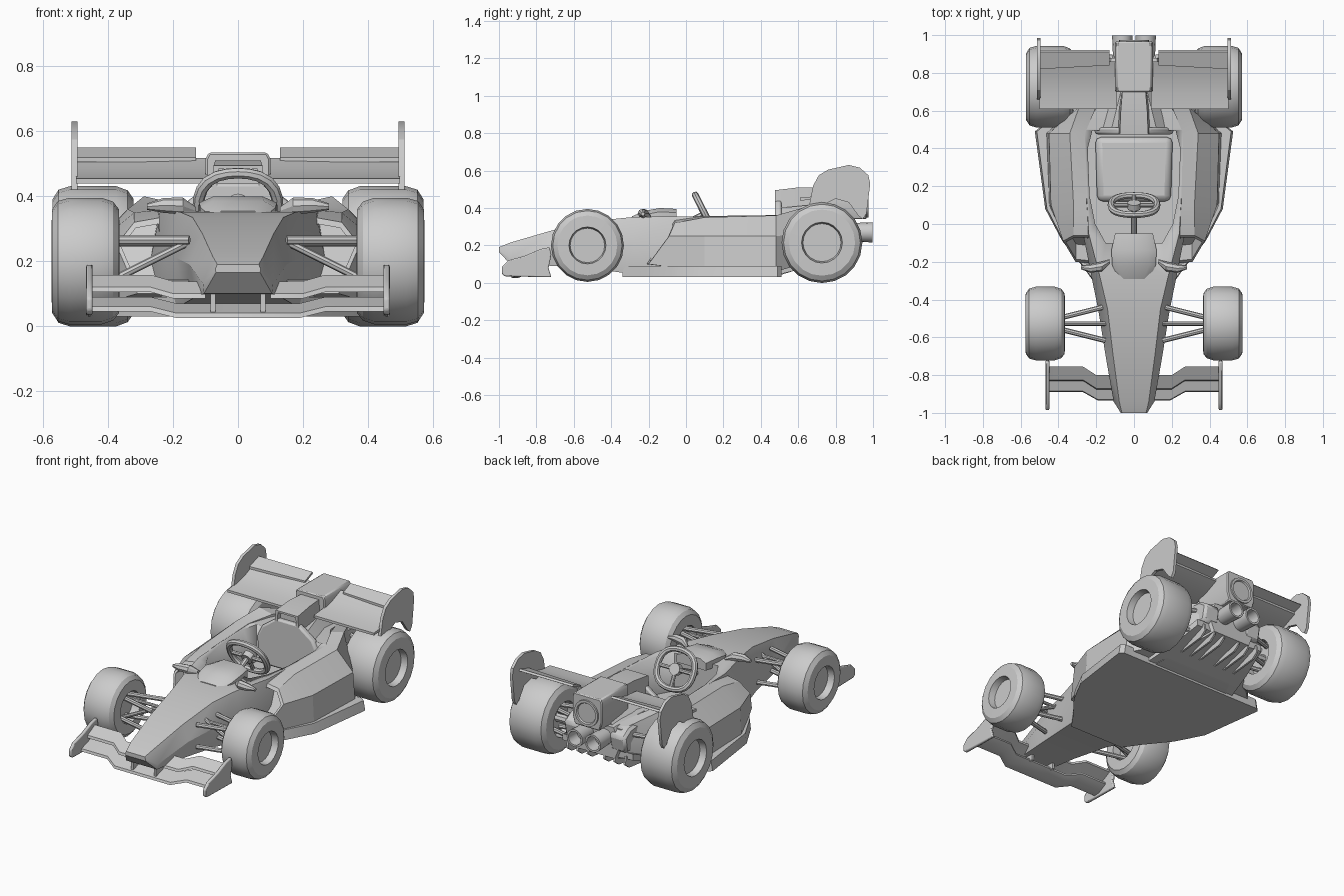
import bpy, bmesh, math
from mathutils import Vector

if "Cube" in bpy.data.objects:
    bpy.data.objects.remove(bpy.data.objects["Cube"])


def loft(name, rings, mirror=False, angle=30):
    """Skin a list of equally long point rings, closing both ends."""
    bm = bmesh.new()
    vs = [[bm.verts.new(p) for p in r] for r in rings]
    n = len(rings[0])
    for a, b in zip(vs, vs[1:]):
        for i in range(n):
            j = (i + 1) % n
            bm.faces.new((a[i], a[j], b[j], b[i]))
    bm.faces.new(vs[0])
    bm.faces.new(vs[-1][::-1])
    bmesh.ops.recalc_face_normals(bm, faces=bm.faces)
    me = bpy.data.meshes.new(name)
    bm.to_mesh(me)
    bm.free()
    ob = bpy.data.objects.new(name, me)
    bpy.context.collection.objects.link(ob)
    bpy.ops.object.select_all(action='DESELECT')
    ob.select_set(True)
    bpy.context.view_layer.objects.active = ob
    bpy.ops.object.shade_smooth_by_angle(angle=math.radians(angle))
    if mirror:
        ob.modifiers.new("mirror", 'MIRROR')
    return ob


def bevel(ob, w, seg=2):
    m = ob.modifiers.new("bevel", 'BEVEL')
    m.width, m.segments = w, seg
    return ob


def sym(y, half):
    """Full cross-section at y from its right half (x, z)."""
    return [(x, y, z) for x, z in half] + [(-x, y, z) for x, z in half[::-1]]


def circle(c, r, d, n=16):
    q = Vector(d).to_track_quat('Z', 'Y')
    return [Vector(c) + q @ Vector((r * math.cos(t), r * math.sin(t), 0))
            for t in (2 * math.pi * i / n for i in range(n))]


def rod(name, p, q, r, mirror=True, n=8):
    d = Vector(q) - Vector(p)
    return loft(name, [circle(p, r, d, n), circle(q, r, d, n)], mirror)


def plate(name, yz, x0, x1, mirror=True):
    return loft(name, [[(x, y, z) for y, z in yz] for x in (x0, x1)], mirror)


def slab(name, xy, z0, z1, inset=1.0):
    """Symmetric plan outline extruded upwards."""
    full = xy + [(-x, y) for x, y in xy[::-1]]
    return loft(name, [[(x, y, z0) for x, y in full], [(x * inset, y, z1) for x, y in full]])


def recess(ring, depth, s=0.82):
    """Rings for a hollow mouth in front of the given ring."""
    c = sum((Vector(p) for p in ring), Vector()) / len(ring)
    inner = [c + (Vector(p) - c) * s for p in ring]
    return [[p + Vector((0, depth, 0)) for p in inner], inner, ring]


# nose and central tub
tub = loft("tub", [sym(y, [(a, b), (c, d), (e, f)]) for y, a, b, c, d, e, f in [
    (-1.0, .068, .165, .070, .175, .064, .19),
    (-.94, .105, .10, .108, .13, .078, .215),
    (-.70, .13, .09, .15, .19, .11, .285),
    (-.45, .165, .07, .19, .21, .14, .335),
    (-.28, .20, .045, .225, .22, .18, .352),
    (-.05, .25, .04, .27, .20, .24, .355),
    (.50, .27, .04, .29, .20, .27, .36),
    (.66, .20, .09, .23, .22, .17, .37),
    (.88, .13, .15, .17, .25, .12, .34)]])

# cockpit opening cut out of the tub
cutter = slab("cockpit_cutter", [(.15, -.10), (.205, .0), (.235, .15), (.245, .40), (.22, .495)], .12, .7)
cutter.hide_render = True
mod = tub.modifiers.new("cockpit", 'BOOLEAN')
mod.object, mod.operation, mod.solver = cutter, 'DIFFERENCE', 'EXACT'
bpy.context.view_layer.objects.active = tub
bpy.ops.object.modifier_apply(modifier="cockpit")
bpy.data.objects.remove(cutter)

# side pods with hollow inlets
mouth = [(.22, -.21, .10), (.31, -.20, .10), (.375, -.09, .25), (.32, -.06, .32), (.235, -.06, .335)]
pods = [[(x, y, z) for x, z in s] for y, s in [
    (.10, [(.25, .06), (.45, .06), (.44, .25), (.32, .35), (.25, .357)]),
    (.48, [(.26, .06), (.465, .06), (.45, .25), (.34, .36), (.26, .362)]),
    (.62, [(.20, .09), (.31, .10), (.305, .26), (.29, .40), (.20, .38)]),
    (.86, [(.10, .15), (.20, .16), (.20, .25), (.16, .33), (.10, .34)])]]
loft("side_pod", recess(mouth, .08) + pods, True, 20)

# floor, diffuser ramp and fins
slab("floor", [(.19, -.34), (.26, -.24), (.38, -.09), (.47, .08), (.525, .49), (.50, .51)], .03, .09, .98)
loft("diffuser", [sym(y, [(x, z), (x, z + .04)]) for y, x, z in [(.48, .32, .04), (.68, .28, .09), (.86, .24, .16)]])
for i, x in enumerate((.05, .12, .19)):
    plate("diffuser_fin_%d" % i, [(.66, .08), (.84, .10), (.88, .13), (.87, .18), (.66, .10)], x, x + .012)

# seat pan and seat back
bevel(slab("seat_pan", [(.20, .12), (.21, .46)], .11, .17, .95), .03)
back = [(.20, .14), (.215, .30), (.18, .37), (.08, .44)]
bevel(loft("seat_back", [sym(.475, [(x * .95, z) for x, z in back]), sym(.51, back)]), .01)

# air scoop and engine cover behind the head
scoop = sym(.475, [(.085, .385), (.075, .495)])
loft("air_scoop", recess(scoop, .03, .8) + [sym(.60, [(.085, .34), (.07, .51)]), sym(.72, [(.07, .33), (.06, .51)])])
loft("engine_cover", [sym(.50, [(.20, .33), (.12, .40)]), sym(.70, [(.16, .33), (.07, .42)]),
                      sym(.86, [(.13, .30), (.07, .38)])])

# rear box with its round outlet, exhaust pipes
bevel(loft("tail_box", [sym(y, [(.085, .34), (.10, .39), (.10, .515), (.09, .535)]) for y in (.70, .965)]), .006, 1)
loft("tail_outlet", [circle((0, y, .43), r, (0, 1, 0), 20) for y, r in
                     [(.94, .08), (.975, .08), (.975, .065), (.967, .06)]])
loft("exhaust_pipe", [circle((.062, y, .27), r, (0, 1, 0)) for y, r in
                      [(.78, .04), (.90, .05), (.998, .054), (.998, .042), (.92, .038)]], True)
bevel(plate("gearbox_side", [(.62, .18), (.88, .20), (.90, .30), (.84, .34), (.64, .36)], .10, .21), .015, 1)

# rear wing planes and end plates
plate("rear_wing_plane", [(.61, .44), (.61, .455), (.69, .463), (.78, .485), (.86, .518), (.86, .505), (.77, .465), (.69, .445)], .09, .50)
loft("rear_wing_flap", [[(x, y, z) for y, z in [(y0, .505), (y0, .52), (.91, .55), (.92, .54)]]
                        for x, y0 in ((.13, .84), (.50, .82))], True)
plate("rear_end_plate", [(.66, .42), (.68, .52), (.71, .575), (.76, .605), (.87, .63), (.93, .615), (.975, .575),
                         (.985, .53), (.965, .37), (.945, .34), (.92, .36), (.87, .43), (.80, .45), (.72, .41)], .495, .513)

# front wing planes, pylons and end plates
stations = [(-.045, -.02), (-.045, -.02), (0, 0), (0, 0)]


def front_plane(name, yz, xs):
    loft(name, [[(x, y + dy, z + dz) for y, z in yz] for x, (dy, dz) in zip(xs, stations)], True)


front_plane("front_wing_plane", [(-.89, .045), (-.885, .06), (-.79, .09), (-.79, .08), (-.85, .047)], (0, .19, .27, .455))
front_plane("front_wing_flap", [(-.83, .105), (-.825, .12), (-.755, .158), (-.755, .145)], (.10, .20, .27, .455))
plate("front_wing_pylon", [(-.92, .04), (-.82, .06), (-.82, .13), (-.92, .13)], .07, .085)
bevel(plate("front_end_plate", [(-.985, .05), (-.97, .035), (-.72, .03), (-.735, .08), (-.72, .15), (-.73, .19),
            (-.78, .18), (-.86, .145), (-.95, .12), (-.985, .085)], .448, .468), .006)

# wheels: tyre and dished rim turned about x
for name, y, z, r, rim, x0, x1 in [("front", -.527, .2, .195, .097, .365, .575), ("rear", .727, .215, .216, .107, .32, .573)]:
    prof = [(x0 + .05, rim * .95), (x0, rim), (x0 + .002, r * .82), (x0 + .02, r * .94), (x0 + .055, r),
            (x1 - .055, r), (x1 - .02, r * .95), (x1 - .002, r * .82), (x1, rim * 1.02), (x1 - .04, rim * .95)]
    loft(name + "_wheel", [circle((x, y, z), rr, (1, 0, 0), 20) for x, rr in prof], True)

# suspension arms
for z in (.265, .13):
    for dy in (-.09, .09):
        rod("front_arm", (.15, -.527 + dy, z), (.42, -.527 + dy * .25, z), .014)
        rod("rear_arm", (.12, .74 + dy, z + .03), (.37, .73 + dy * .3, z + .02), .014)
rod("front_push_rod", (.14, -.527, .265), (.42, -.527, .125), .012)
rod("front_steering_rod", (.15, -.527, .255), (.42, -.527, .255), .010)
rod("rear_axle", (.10, .727, .215), (.38, .727, .215), .025)

# dash cowl and mirrors
loft("dash_cowl", [sym(y, [(a, .33), (a, z - .02), (b, z)]) for y, a, b, z in
                   [(-.29, .08, .05, .355), (-.22, .115, .08, .385), (-.14, .12, .075, .40), (-.05, .10, .06, .395)]])
loft("mirror_pod", [circle((x, y, z), r, (1, 0, 0), 8) for x, y, z, r in
                    [(.13, -.20, .355, .012), (.17, -.225, .37, .026), (.23, -.235, .372, .023), (.28, -.23, .368, .010)]], True)

# steering wheel: tilted rounded ring, spokes and column
centre, up = Vector((0, .10, .37)), Vector((0, -.45, .89))
bpy.ops.mesh.primitive_torus_add(major_segments=24, minor_segments=8, major_radius=.122, minor_radius=.018,
                                 location=centre, rotation=(math.radians(117), 0, 0))
wheel = bpy.context.object
wheel.name = "steering_wheel"
for v in wheel.data.vertices:  # squared-off outline
    a = math.atan2(v.co.y, v.co.x)
    k = 1 + .06 * math.sin(2 * a) ** 2
    v.co.x, v.co.y = v.co.x * k, v.co.y * k * .93
bpy.ops.object.shade_smooth_by_angle(angle=math.radians(40))
axis = Vector((0, -.89, -.45))
rod("steering_hub", centre - axis * .015, centre + axis * .02, .035, False, 12)
rod("steering_column", centre, centre + axis * .22, .016, False)
rod("steering_side_spoke", centre, centre + Vector((.12, 0, 0)), .012)
rod("steering_lower_spoke", centre, centre - up * .11, .012, False)
